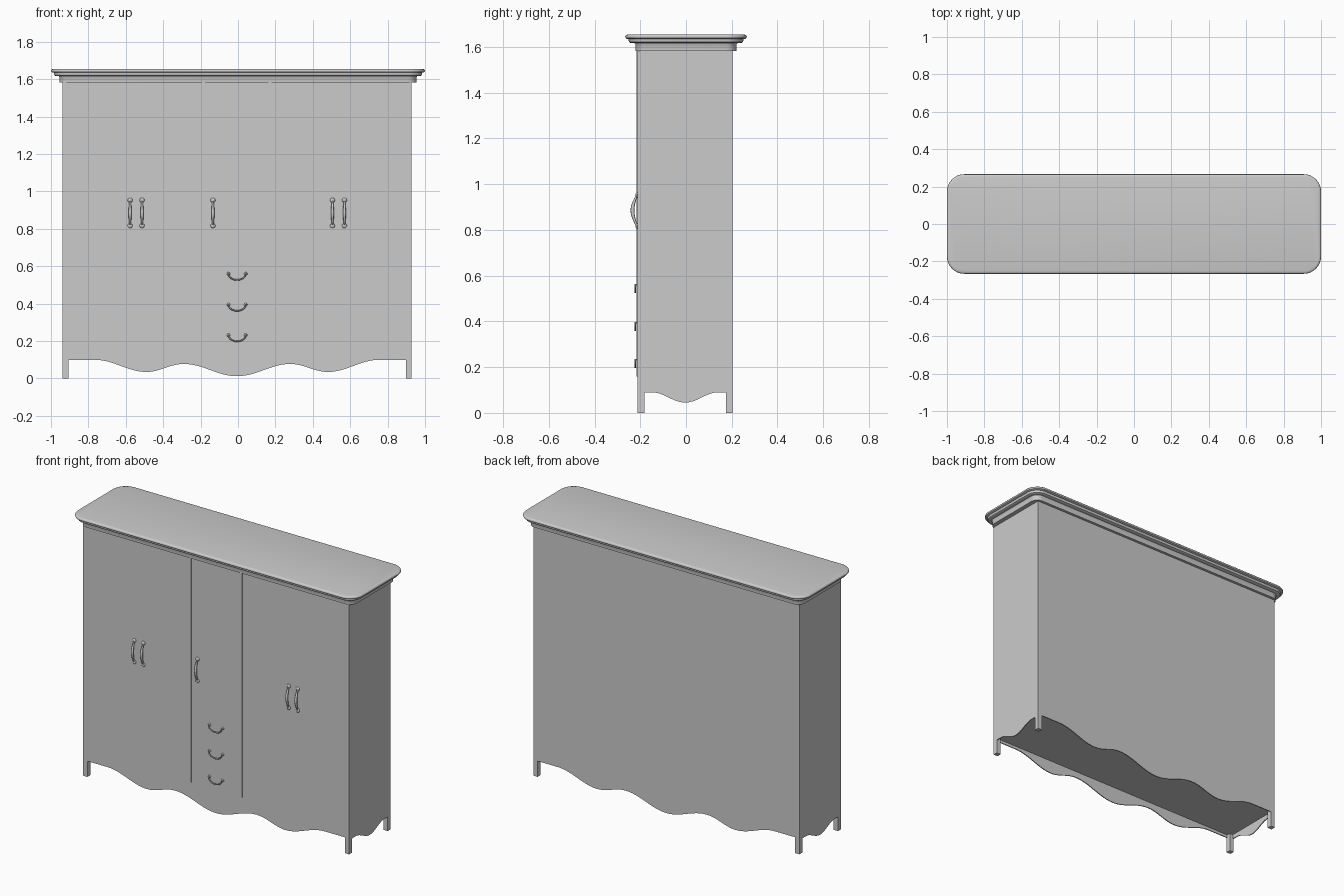
import bpy, bmesh
from math import cos, sin, pi

if "Cube" in bpy.data.objects:
    bpy.data.objects.remove(bpy.data.objects["Cube"])

CX = -0.005                       # body centre in x
X0, X1 = -0.937, 0.927            # body sides
Y0, Y1 = -0.212, 0.204            # body front and back
TOP, LEG = 1.585, 0.03


def finish(name, bm, smooth=None):
    bmesh.ops.recalc_face_normals(bm, faces=bm.faces)
    me = bpy.data.meshes.new(name)
    bm.to_mesh(me)
    bm.free()
    ob = bpy.data.objects.new(name, me)
    bpy.context.collection.objects.link(ob)
    if smooth:
        select([ob])
        bpy.ops.object.shade_smooth_by_angle(angle=smooth)
    return ob


def select(obs):
    bpy.ops.object.select_all(action='DESELECT')
    for o in obs:
        o.select_set(True)
    bpy.context.view_layer.objects.active = obs[0]


def box(name, x0, x1, y0, y1, z0, z1):
    bm = bmesh.new()
    bmesh.ops.create_cube(bm, size=1)
    for v in bm.verts:
        v.co = ((x0 + x1) / 2 + v.co.x * (x1 - x0),
                (y0 + y1) / 2 + v.co.y * (y1 - y0),
                (z0 + z1) / 2 + v.co.z * (z1 - z0))
    return finish(name, bm)


def prism(name, pts, place, depth):
    bm = bmesh.new()
    f = bm.faces.new([bm.verts.new(place(*p)) for p in pts])
    r = bmesh.ops.extrude_face_region(bm, geom=[f])
    bmesh.ops.translate(bm, vec=depth,
                        verts=[g for g in r['geom'] if isinstance(g, bmesh.types.BMVert)])
    return finish(name, bm)


def wave(keys, n):
    """Cosine-eased curve through keys (distance from centre, z), mirrored."""
    half = [keys[0]]
    for (a, za), (b, zb) in zip(keys, keys[1:]):
        half += [(a + (b - a) * i / n, za + (zb - za) * (1 - cos(pi * i / n)) / 2)
                 for i in range(1, n + 1)]
    return half + [(-a, z) for a, z in reversed(half[:-1])]


def outline(lo, hi, mid, keys, n):
    """Panel outline with a leg at each end and a scalloped lower edge."""
    z = keys[0][1]
    return ([(lo, TOP), (lo, 0), (lo + LEG, 0), (lo + LEG, z)]
            + [(mid + a, h) for a, h in wave(keys, n)]
            + [(hi - LEG, z), (hi - LEG, 0), (hi, 0), (hi, TOP)])


def boolean(ob, cutter, op):
    m = ob.modifiers.new('cut', 'BOOLEAN')
    m.operation, m.solver, m.object = op, 'EXACT', cutter
    select([ob])
    bpy.ops.object.modifier_apply(modifier=m.name)
    bpy.data.objects.remove(cutter)


# Cabinet body: front outline crossed with side outline, hollowed below the floor
front = outline(X0, X1, CX, [(-.76, .1), (-.485, .035), (-.285, .078), (0, .012)], 12)
side = outline(Y0, Y1, -.004, [(-.145, .09), (0, .045)], 14)
body = prism('cabinet_body', front, lambda a, z: (a, Y0, z), (0, Y1 - Y0, 0))
boolean(body, prism('side_cutter', side, lambda a, z: (X0 - .1, a, z), (2.1, 0, 0)), 'INTERSECT')
T = 0.006
for ix, iy in ((LEG, T), (T, LEG)):
    boolean(body, box('hollow_cutter', X0 + ix, X1 - ix, Y0 + iy, Y1 - iy, -.1, .118), 'DIFFERENCE')

# Crown moulding: rounded rectangles stacked along a stepped profile
profile = [(-.03, 1.583), (0, 1.583), (0, 1.611), (.004, 1.617), (.02, 1.617), (.027, 1.621),
           (.03, 1.628), (.03, 1.635), (.038, 1.636), (.043, 1.639), (.045, 1.644),
           (.044, 1.649), (.04, 1.653), (.03, 1.655)]
bm = bmesh.new()
rings = []
for o, z in profile:
    r, ring = .047 + o, []
    for k, (sx, sy) in enumerate(((1, 1), (-1, 1), (-1, -1), (1, -1))):
        for i in range(9):
            a = (k + i / 8) * pi / 2
            ring.append(bm.verts.new((sx * .908 + r * cos(a), sy * .174 + r * sin(a), z)))
    rings.append(ring)
for p, q in zip(rings, rings[1:]):
    for i in range(len(p)):
        j = (i + 1) % len(p)
        bm.faces.new((p[i], p[j], q[j], q[i]))
bm.faces.new(rings[0])
bm.faces.new(rings[-1])
finish('crown_moulding', bm, .6)

# Vertical strips between the doors
for name, x in (('left_strip', -.185), ('right_strip', .171)):
    box(name, x - .008, x + .008, Y0 - .005, Y0 + .01, .16, TOP)


def pull(name, path, radii, knobs, knob_r):
    """Tapered tube along a path with a small knob at each mount."""
    cu = bpy.data.curves.new(name, 'CURVE')
    cu.dimensions, cu.bevel_depth, cu.bevel_resolution, cu.use_fill_caps = '3D', 1, 2, True
    s = cu.splines.new('POLY')
    s.points.add(len(path) - 1)
    for pt, co, r in zip(s.points, path, radii):
        pt.co, pt.radius = (*co, 1), r
    tube = bpy.data.objects.new(name, cu)
    bpy.context.collection.objects.link(tube)
    select([tube])
    bpy.ops.object.convert(target='MESH')
    tube = bpy.context.view_layer.objects.active
    bm = bmesh.new()
    for k in knobs:
        g = bmesh.ops.create_uvsphere(bm, u_segments=12, v_segments=8, radius=knob_r)
        for v in g['verts']:
            v.co.y *= .5
            v.co.x += k[0]
            v.co.y += k[1]
            v.co.z += k[2]
    balls = finish('knobs', bm)
    select([tube, balls])
    bpy.ops.object.join()
    bpy.ops.object.shade_smooth_by_angle(angle=.9)


# Bowed door pulls
N = 14
for i, x in enumerate((-.577, -.513, -.134, .505, .569)):
    path, radii = [], []
    for k in range(N + 1):
        t = k / N
        path.append((x, Y0 - .022 * sin(pi * t), .813 + .144 * t))
        radii.append(.0045 + .004 * sin(pi * t) ** 2)
    pull(f'door_pull_{i + 1}', path, radii, [(x, Y0 - .002, .817), (x, Y0 - .002, .953)], .013)

# Drooping drawer pulls
for i, z in enumerate((.56, .395, .232)):
    arc = [(CX - .046 * cos(pi * k / N), Y0 - .01, z - .033 * sin(pi * k / N)) for k in range(N + 1)]
    ends = [(CX - .046, Y0, z), (CX + .046, Y0, z)]
    path = [ends[0]] + arc + [ends[1]]
    pull(f'drawer_pull_{i + 1}', path, [.004] * len(path), ends, .009)
